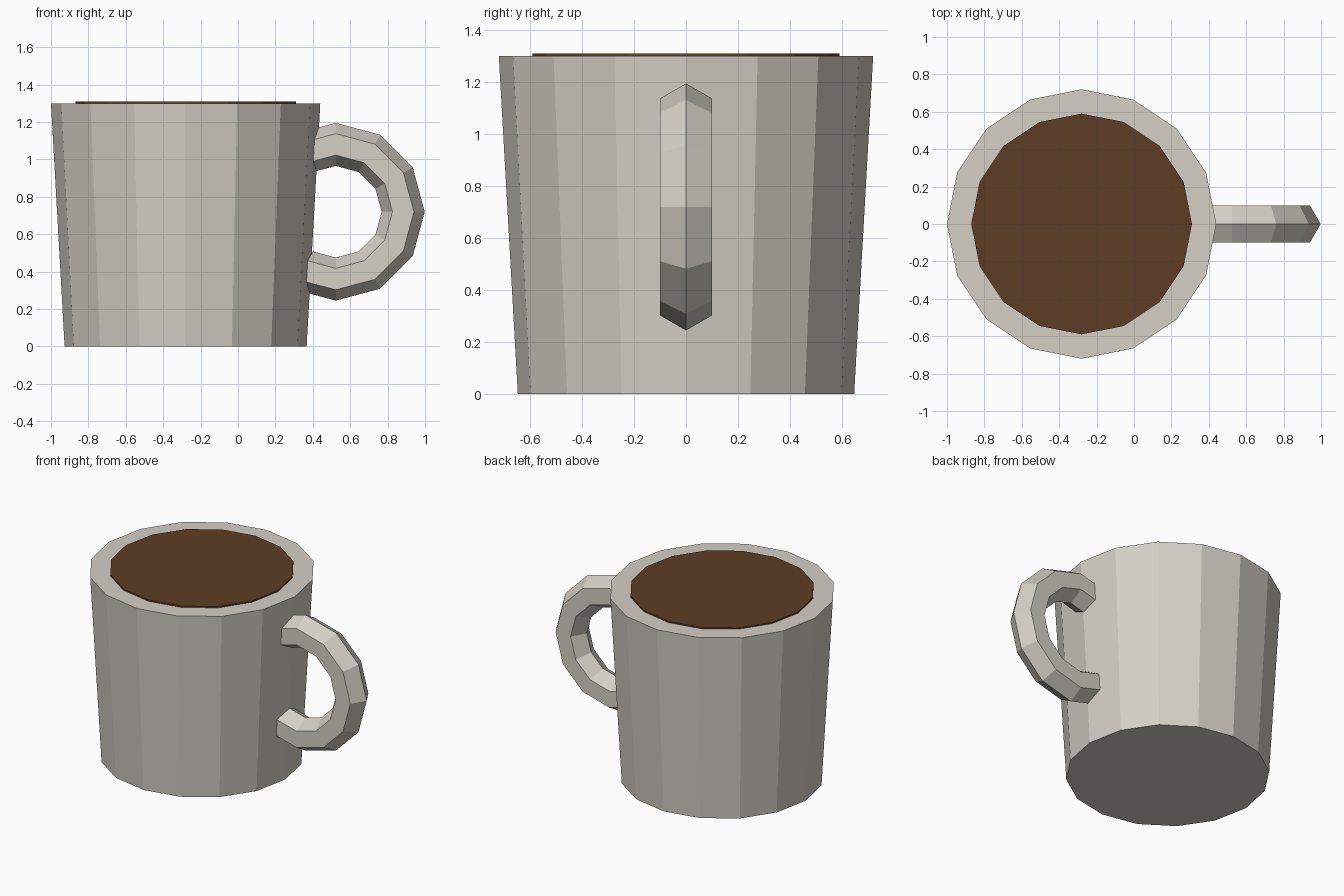
import bpy, bmesh, math
from mathutils import Matrix, Vector

if "Cube" in bpy.data.objects:
    bpy.data.objects.remove(bpy.data.objects["Cube"])

SIDES = 16
CUP_X = -0.28


def material(name, rgb):
    m = bpy.data.materials.new(name)
    m.diffuse_color = (*rgb, 1)
    m.use_nodes = True
    m.node_tree.nodes["Principled BSDF"].inputs["Base Color"].default_value = m.diffuse_color
    return m


def finish(name, bm, mat):
    bmesh.ops.recalc_face_normals(bm, faces=bm.faces[:])
    me = bpy.data.meshes.new(name)
    bm.to_mesh(me)
    bm.free()
    me.materials.append(mat)
    ob = bpy.data.objects.new(name, me)
    bpy.context.collection.objects.link(ob)
    return ob


def tapered_disc(name, r_low, r_high, z_low, z_high, mat):
    bm = bmesh.new()
    rings = []
    for r, z in ((r_low, z_low), (r_high, z_high)):
        rings.append([bm.verts.new((CUP_X + r * math.cos(i * math.tau / SIDES),
                                    r * math.sin(i * math.tau / SIDES), z))
                      for i in range(SIDES)])
    low, high = rings
    bm.faces.new(low[::-1])
    bm.faces.new(high)
    for i in range(SIDES):
        j = (i + 1) % SIDES
        bm.faces.new((low[i], low[j], high[j], high[i]))
    return finish(name, bm, mat)


ceramic = material("warm grey ceramic", (0.66, 0.62, 0.56))
brown = material("coffee brown", (0.11, 0.048, 0.018))

# Mug body and the coffee surface standing just proud of the rim
tapered_disc("mug_body", 0.647, 0.72, 0, 1.3, ceramic)
tapered_disc("coffee", 0.59, 0.59, 1.298, 1.31, brown)

# Handle: hexagonal section swept in 30 degree steps, ends buried in the body
bm = bmesh.new()
rings = []
for step in range(-4, 5):
    turn = Matrix.Rotation(-step * math.pi / 6, 4, 'Y')
    ring = []
    for k in range(6):
        a = k * math.pi / 3
        p = Vector((0.36 + 0.115 * math.cos(a), 0.115 * math.sin(a), 0))
        ring.append(bm.verts.new(turn @ p + Vector((0.523, 0, 0.72))))
    rings.append(ring)
for a, b in zip(rings, rings[1:]):
    for k in range(6):
        n = (k + 1) % 6
        bm.faces.new((a[k], a[n], b[n], b[k]))
bm.faces.new(rings[0])
bm.faces.new(rings[-1])
finish("handle", bm, ceramic)
